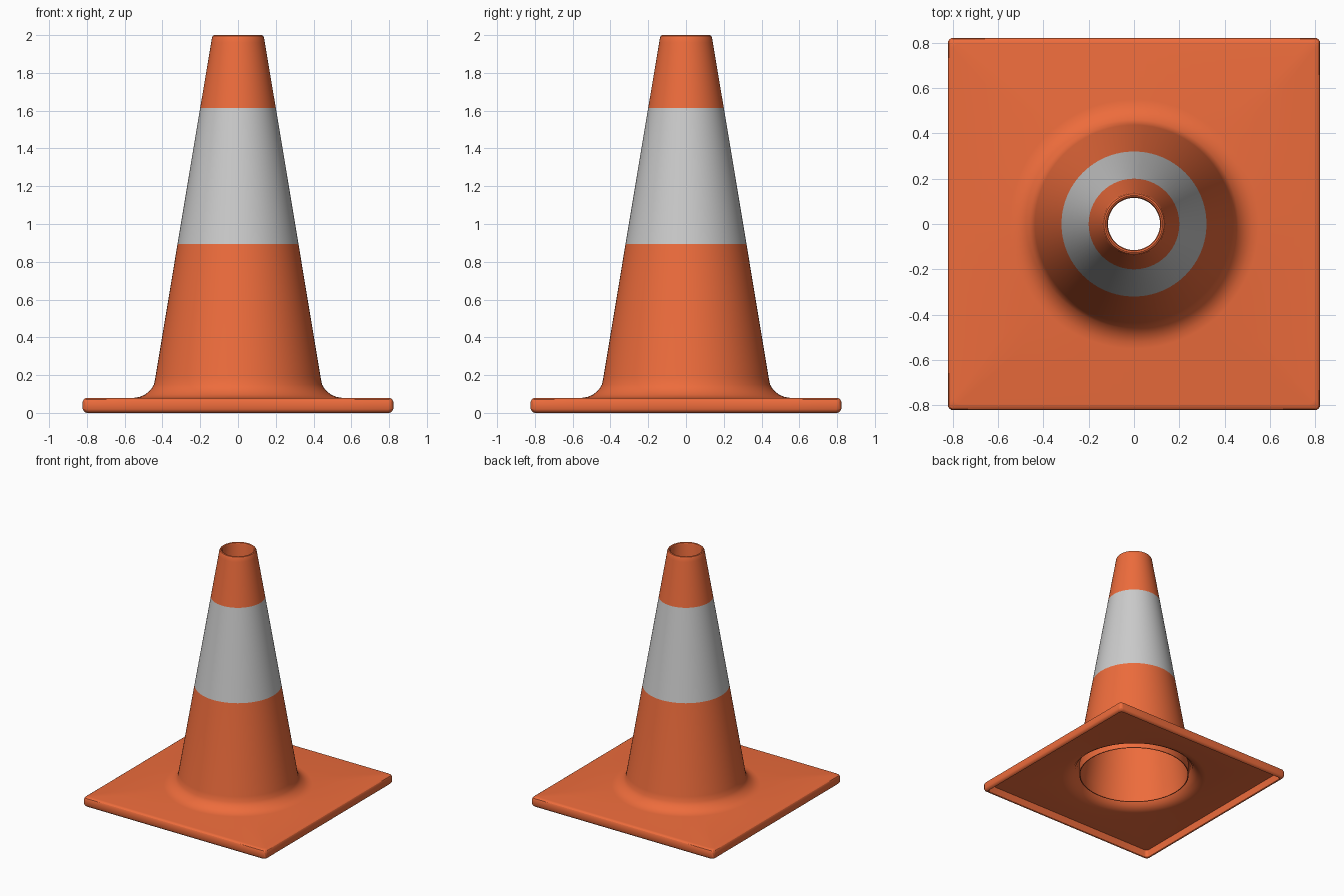
import bpy, bmesh
from math import pi, cos, sin, floor

if "Cube" in bpy.data.objects:
    bpy.data.objects.remove(bpy.data.objects["Cube"])

N = 96           # points per ring (24 per quadrant)
CORNER = 0.025   # plan radius of the plate corners


def circle(r, z):
    return [(r * cos(2 * pi * i / N), r * sin(2 * pi * i / N), z) for i in range(N)]


def square(h, z):
    pts = []
    q = N // 4
    for i in range(N):
        a = 2 * pi * i / N
        k = floor(i / q)
        d = i - (k * q + q // 2)
        if abs(d) <= 2:      # rounded corner
            diag = (k + 0.5) * pi / 2
            sx, sy = (1 if cos(diag) > 0 else -1), (1 if sin(diag) > 0 else -1)
            t = diag + d * pi / 8
            c = h - CORNER
            pts.append((sx * c + CORNER * cos(t), sy * c + CORNER * sin(t), z))
        else:                # straight side
            m = h / max(abs(cos(a)), abs(sin(a)))
            pts.append((m * cos(a), m * sin(a), z))
    return pts


def material(name, rgb):
    m = bpy.data.materials.new(name)
    m.diffuse_color = (*rgb, 1)
    m.use_nodes = True
    m.node_tree.nodes["Principled BSDF"].inputs["Base Color"].default_value = m.diffuse_color
    return m


# Closed section of the moulded shell: outside from top to foot, then back up inside
rings = []
# rounded mouth, cone wall and flared foot
for r, z in [(0.115, 1.985), (0.119, 1.996), (0.126, 2.0), (0.133, 1.996),
             (0.138, 1.985), (0.142, 1.96), (0.2, 1.615), (0.32, 0.895),
             (0.437, 0.19), (0.445, 0.15), (0.46, 0.125), (0.49, 0.098),
             (0.52, 0.085), (0.55, 0.08)]:
    rings.append(circle(r, z))
# square plate with rounded rim, hollow underneath
for h, z in [(0.795, 0.08), (0.807, 0.078), (0.817, 0.071), (0.822, 0.06),
             (0.822, 0.02), (0.817, 0.009), (0.808, 0.002), (0.8, 0.0),
             (0.797, 0.004), (0.797, 0.066)]:
    rings.append(square(h, z))
# underside of the flare, hanging collar and inner wall
for r, z in [(0.55, 0.066), (0.515, 0.072), (0.48, 0.092), (0.452, 0.125),
             (0.435, 0.165), (0.419, 0.175), (0.419, 0.09), (0.412, 0.09),
             (0.412, 0.18)]:
    rings.append(circle(r, z))

bm = bmesh.new()
loops = [[bm.verts.new(p) for p in ring] for ring in rings]
for j, low in enumerate(loops):
    nxt = loops[(j + 1) % len(loops)]
    for i in range(N):
        k = (i + 1) % N
        f = bm.faces.new((low[i], nxt[i], nxt[k], low[k]))
        f.material_index = 1 if j == 6 else 0   # reflective band
bmesh.ops.recalc_face_normals(bm, faces=bm.faces[:])

mesh = bpy.data.meshes.new("traffic_cone")
bm.to_mesh(mesh)
bm.free()
mesh.materials.append(material("orange", (0.85, 0.15, 0.045)))
mesh.materials.append(material("band_grey", (0.8, 0.8, 0.8)))
cone = bpy.data.objects.new("traffic_cone", mesh)
bpy.context.collection.objects.link(cone)
bpy.context.view_layer.objects.active = cone
cone.select_set(True)
bpy.ops.object.shade_smooth_by_angle(angle=pi / 6)
